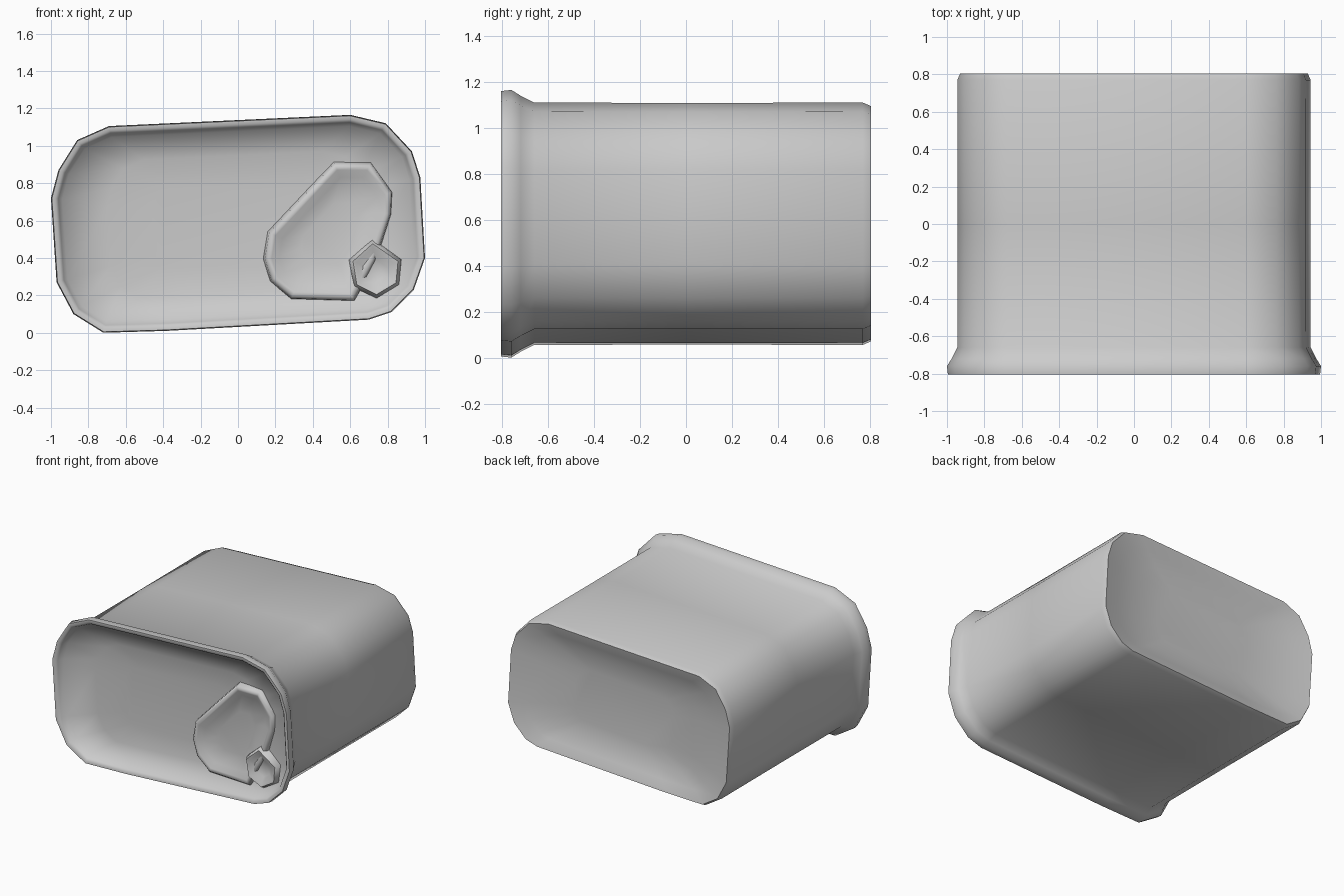
import bpy, bmesh, math
from mathutils import Vector

if "Cube" in bpy.data.objects:
    bpy.data.objects.remove(bpy.data.objects["Cube"])


def inset(points, d, scale=1.0):
    """Shift an anticlockwise outline inwards by d, then scale about its middle."""
    out = []
    n = len(points)
    for i in range(n):
        p = Vector(points[i])
        a = (p - Vector(points[i - 1])).normalized()
        b = (Vector(points[(i + 1) % n]) - p).normalized()
        na, nb = Vector((-a.y, a.x)), Vector((-b.y, b.x))
        m = (na + nb).normalized()
        out.append(p + m * d / max(m.dot(na), 0.6))
    c = sum(out, Vector((0, 0))) / n
    return [c + (p - c) * scale for p in out]


def loft(name, outline, rings, angle, caps=(True, True)):
    """Join copies of an x-z outline, each given as (y, inset[, scale])."""
    bm = bmesh.new()
    loops = [[bm.verts.new((p.x, y, p.y)) for p in inset(outline, *shape)]
             for y, *shape in rings]
    n = len(outline)
    for a, b in zip(loops, loops[1:]):
        for i in range(n):
            j = (i + 1) % n
            bm.faces.new((a[i], a[j], b[j], b[i]))
    if caps[0]:
        bm.faces.new(loops[0])
    if caps[1]:
        bm.faces.new(loops[-1])
    bmesh.ops.recalc_face_normals(bm, faces=bm.faces)
    mesh = bpy.data.meshes.new(name)
    bm.to_mesh(mesh)
    bm.free()
    ob = bpy.data.objects.new(name, mesh)
    bpy.context.collection.objects.link(ob)
    bpy.ops.object.select_all(action='DESELECT')
    ob.select_set(True)
    bpy.context.view_layer.objects.active = ob
    bpy.ops.object.shade_smooth_by_angle(angle=math.radians(angle))
    return ob


# Can: dished lid, flared front rim, walls and dished base in one skin
can_outline = [(-0.72, 0.0), (-0.38, 0.01), (0.70, 0.07), (0.82, 0.11),
               (0.94, 0.23), (1.0, 0.40), (0.975, 0.83), (0.93, 0.97),
               (0.79, 1.12), (0.60, 1.165), (-0.69, 1.105), (-0.86, 1.03),
               (-0.96, 0.87), (-1.0, 0.72), (-0.97, 0.27), (-0.88, 0.10)]
can_rings = [(-0.695, 0.06, 0.5), (-0.71, 0.06, 0.75), (-0.745, 0.06),
             (-0.79, 0.04), (-0.805, 0.025),
             (-0.805, 0.005), (-0.76, 0.0), (-0.72, 0.025), (-0.66, 0.055),
             (0.0, 0.056), (0.77, 0.055), (0.805, 0.07), (0.80, 0.09),
             (0.775, 0.09, 0.88), (0.745, 0.09, 0.7), (0.73, 0.09, 0.45)]
loft("can_body", can_outline, can_rings, 75)

# Pull tab: thin raised lip around a sunken finger hole
hole = [(0.18, 0.40), (0.21, 0.30), (0.30, 0.22), (0.60, 0.21), (0.70, 0.40),
        (0.78, 0.64), (0.785, 0.74), (0.69, 0.87), (0.53, 0.87), (0.20, 0.52)]
loft("tab_finger_ring", hole,
     [(-0.69, -0.045), (-0.745, -0.035), (-0.76, -0.02), (-0.755, 0.0),
      (-0.73, 0.04), (-0.715, 0.0, 0.5)], 80, (False, True))

# Tab nose with a small dished rivet
rivet = [(0.62, 0.38), (0.64, 0.26), (0.74, 0.21), (0.84, 0.27),
         (0.85, 0.38), (0.72, 0.47)]
loft("tab_rivet", rivet,
     [(-0.69, -0.03), (-0.75, -0.02), (-0.78, -0.005), (-0.775, 0.01),
      (-0.745, 0.0, 0.5)], 80, (False, True))
